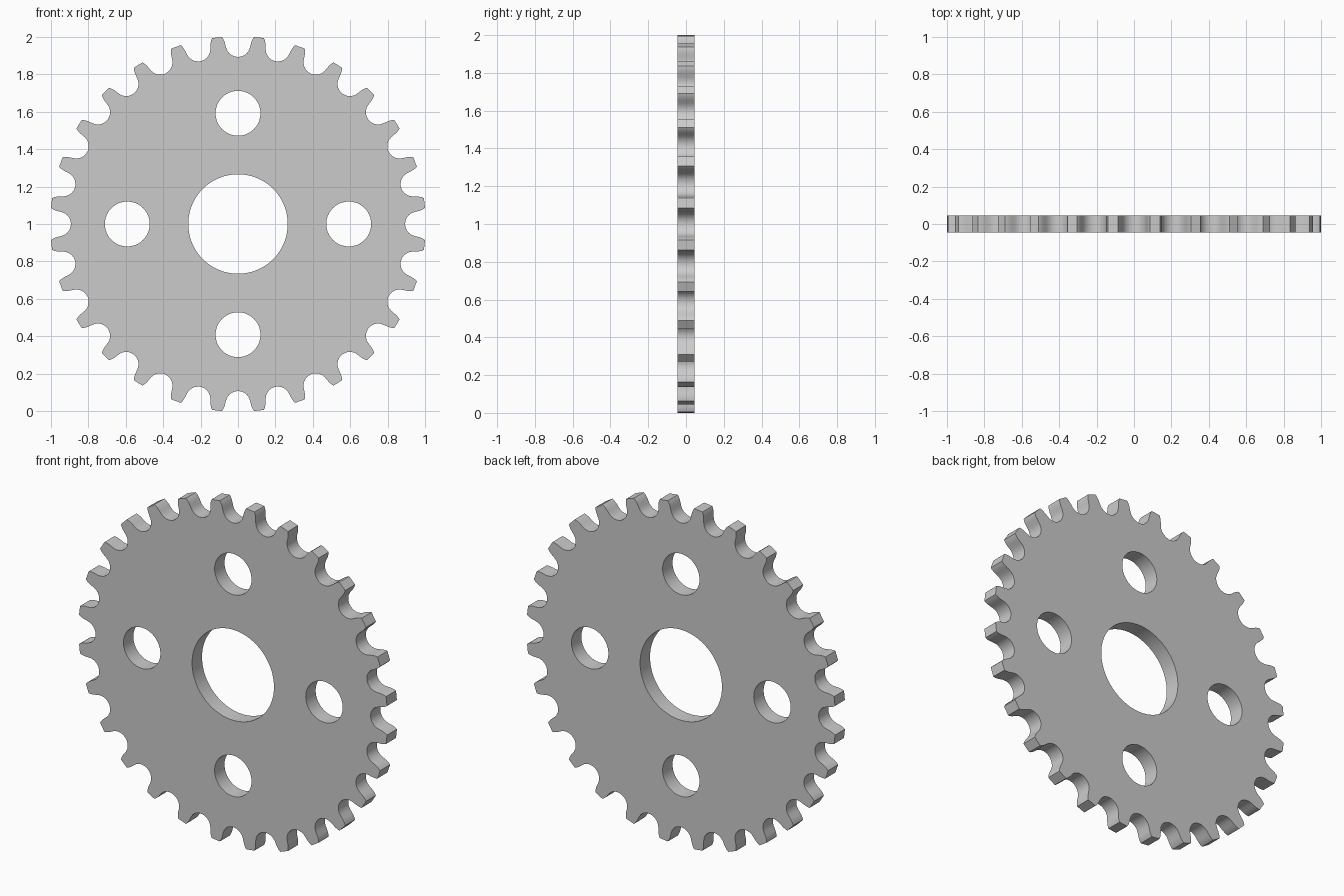
import bpy, bmesh
from math import sin, cos, pi, radians

if "Cube" in bpy.data.objects:
    bpy.data.objects.remove(bpy.data.objects["Cube"])

TEETH = 28
THICK = 0.092
ROOT, ROLLER = 0.893, 0.066   # valley bottom radius, roller seat radius


def circle(cx, cz, r, n):
    return [(cx + r * cos(2 * pi * i / n), cz + r * sin(2 * pi * i / n)) for i in range(n)]


def gear_outline():
    # half a valley as (sideways, outward): round seat, then flaring flank to the tip corner
    half = [(ROLLER * sin(radians(a)), ROOT + ROLLER * (1 - cos(radians(a))))
            for a in range(0, 76, 15)]
    half += [(0.0685, 0.962), (0.073, 0.977), (0.079, 0.990), (0.0857, 1.0)]
    valley = [(-t, r) for t, r in reversed(half[1:])] + half
    pts = []
    for k in range(TEETH):
        a = 2 * pi * k / TEETH
        pts += [(t * cos(a) + r * sin(a), 1 + r * cos(a) - t * sin(a)) for t, r in valley]
    return pts


# toothed rim, central bore and four round holes
loops = [gear_outline(), circle(0, 1, 0.266, 72)]
for k in range(4):
    a = k * pi / 2
    loops.append(circle(0.592 * cos(a), 1 + 0.592 * sin(a), 0.12, 48))

bm = bmesh.new()
for loop in loops:
    vs = [bm.verts.new((x, 0, z)) for x, z in loop]
    for i, v in enumerate(vs):
        bm.edges.new((v, vs[(i + 1) % len(vs)]))
bmesh.ops.triangle_fill(bm, use_beauty=True, use_dissolve=False,
                        edges=bm.edges[:], normal=(0, -1, 0))
bmesh.ops.recalc_face_normals(bm, faces=bm.faces[:])
mesh = bpy.data.meshes.new("sprocket_plate")
bm.to_mesh(mesh)
bm.free()

plate = bpy.data.objects.new("sprocket_plate", mesh)
bpy.context.collection.objects.link(plate)
bpy.context.view_layer.objects.active = plate
plate.select_set(True)

# plate thickness, centred on y = 0
solid = plate.modifiers.new("thickness", 'SOLIDIFY')
solid.thickness = THICK
solid.offset = 0
bpy.ops.object.modifier_apply(modifier=solid.name)
bpy.ops.object.shade_smooth_by_angle(angle=radians(30))
